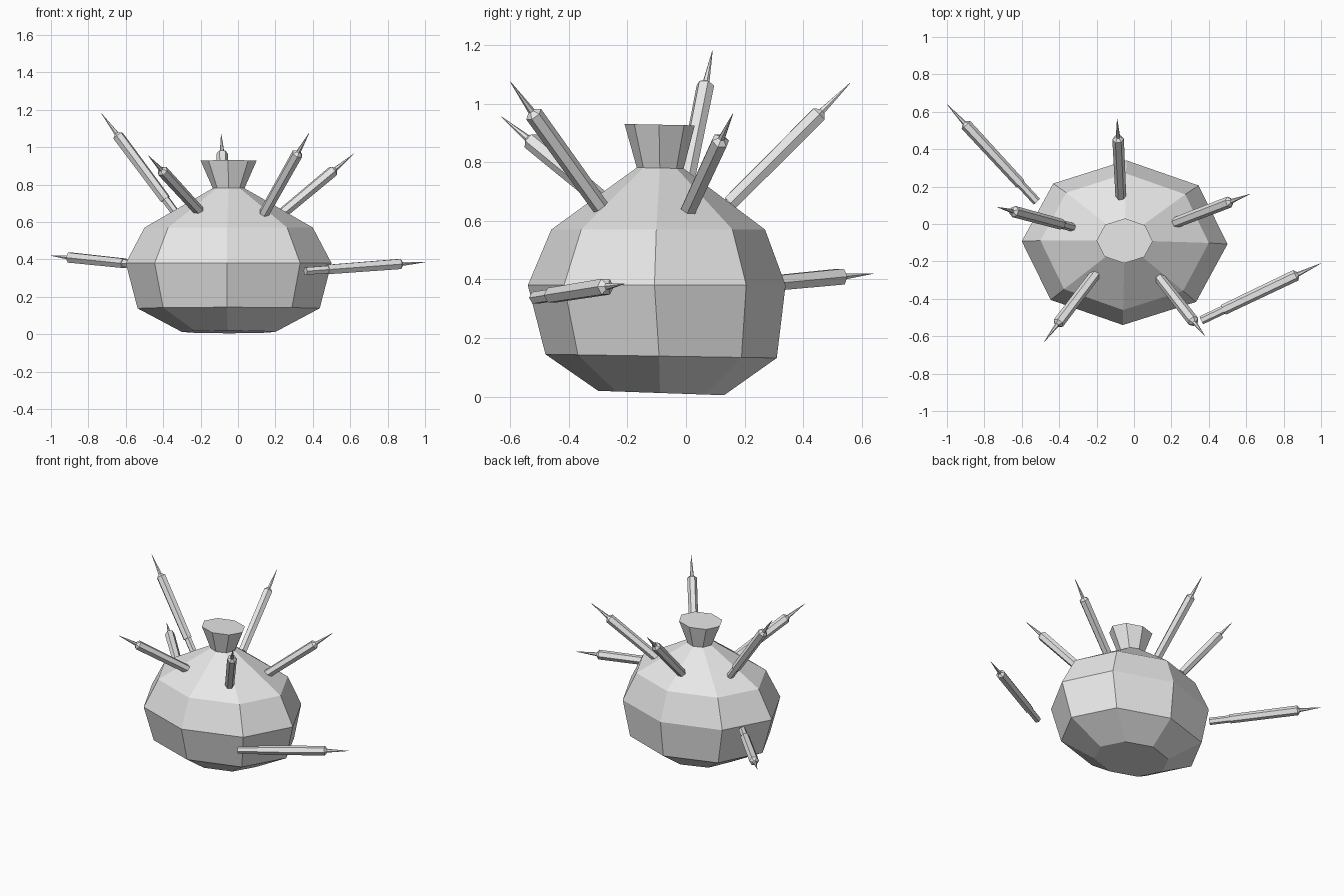
import bpy, bmesh, math
from mathutils import Vector

default = bpy.data.objects.get("Cube")
if default:
    bpy.data.objects.remove(default, do_unlink=True)

grey = bpy.data.materials.new("plain grey")
grey.use_nodes = True
GREY = (0.8, 0.8, 0.8, 1)
grey.diffuse_color = GREY
grey.node_tree.nodes["Principled BSDF"].inputs["Base Color"].default_value = GREY


def lathe(name, rings, sides, turn=0.0):
    """Flat-faced solid from rings of (height, radius x, radius y, centre y, tilt)."""
    bm = bmesh.new()
    loops = []
    for z, rx, ry, cy, tilt in rings:
        loop = []
        for i in range(sides):
            a = turn + math.tau * i / sides
            y = ry * math.sin(a)
            loop.append(bm.verts.new((rx * math.cos(a), cy + y, z + tilt * y)))
        loops.append(loop)
    for low, high in zip(loops, loops[1:]):
        for i in range(sides):
            j = (i + 1) % sides
            bm.faces.new((low[i], low[j], high[j], high[i]))
    bm.faces.new(loops[0][::-1])
    bm.faces.new(loops[-1])
    bmesh.ops.recalc_face_normals(bm, faces=bm.faces)
    mesh = bpy.data.meshes.new(name)
    bm.to_mesh(mesh)
    bm.free()
    mesh.materials.append(grey)
    obj = bpy.data.objects.new(name, mesh)
    bpy.context.scene.collection.objects.link(obj)
    return obj


# Round octagonal pouch with a pinched neck and flared top
body = lathe("pouch_body", [
    (0.012, 0.25, 0.215, -0.085, -0.035),
    (0.138, 0.487, 0.395, -0.085, -0.016),
    (0.38, 0.55, 0.44, -0.1, 0),
    (0.57, 0.45, 0.365, -0.095, 0),
    (0.78, 0.085, 0.08, -0.088, -0.02),
    (0.928, 0.15, 0.12, -0.09, -0.02),
], 8, math.radians(-1))
body.location.x = -0.05

# Pins: name, point on the shaft near the pouch, sharp tip
PINS = [
    ("pin_upper_right", (-0.32, -0.02, 0.63), (-0.73, 0.09, 1.18)),
    ("pin_front_right", (-0.20, -0.26, 0.65), (-0.48, -0.63, 0.955)),
    ("pin_back", (-0.07, 0.14, 0.65), (-0.09, 0.56, 1.07)),
    ("pin_front_left", (0.13, -0.28, 0.63), (0.38, -0.60, 1.075)),
    ("pin_upper_left", (0.23, 0.01, 0.64), (0.62, 0.16, 0.965)),
    ("pin_side_right", (-0.52, 0.12, 0.37), (-1.0, 0.64, 0.42)),
    ("pin_side_left", (0.36, -0.515, 0.337), (1.0, -0.21, 0.385)),
]
# Profile measured back from the tip: narrow root, thicker grip, fine point
PROFILE = [(-0.71, 0.023), (-0.58, 0.023), (-0.58, 0.029),
           (-0.15, 0.031), (-0.135, 0.012), (0, 0.001)]

for name, root, tip in PINS:
    pin = lathe(name, [(z, r, r, 0, 0) for z, r in PROFILE], 6)
    direction = Vector(tip) - Vector(root)
    pin.rotation_euler = direction.to_track_quat("Z", "Y").to_euler()
    pin.location = tip
